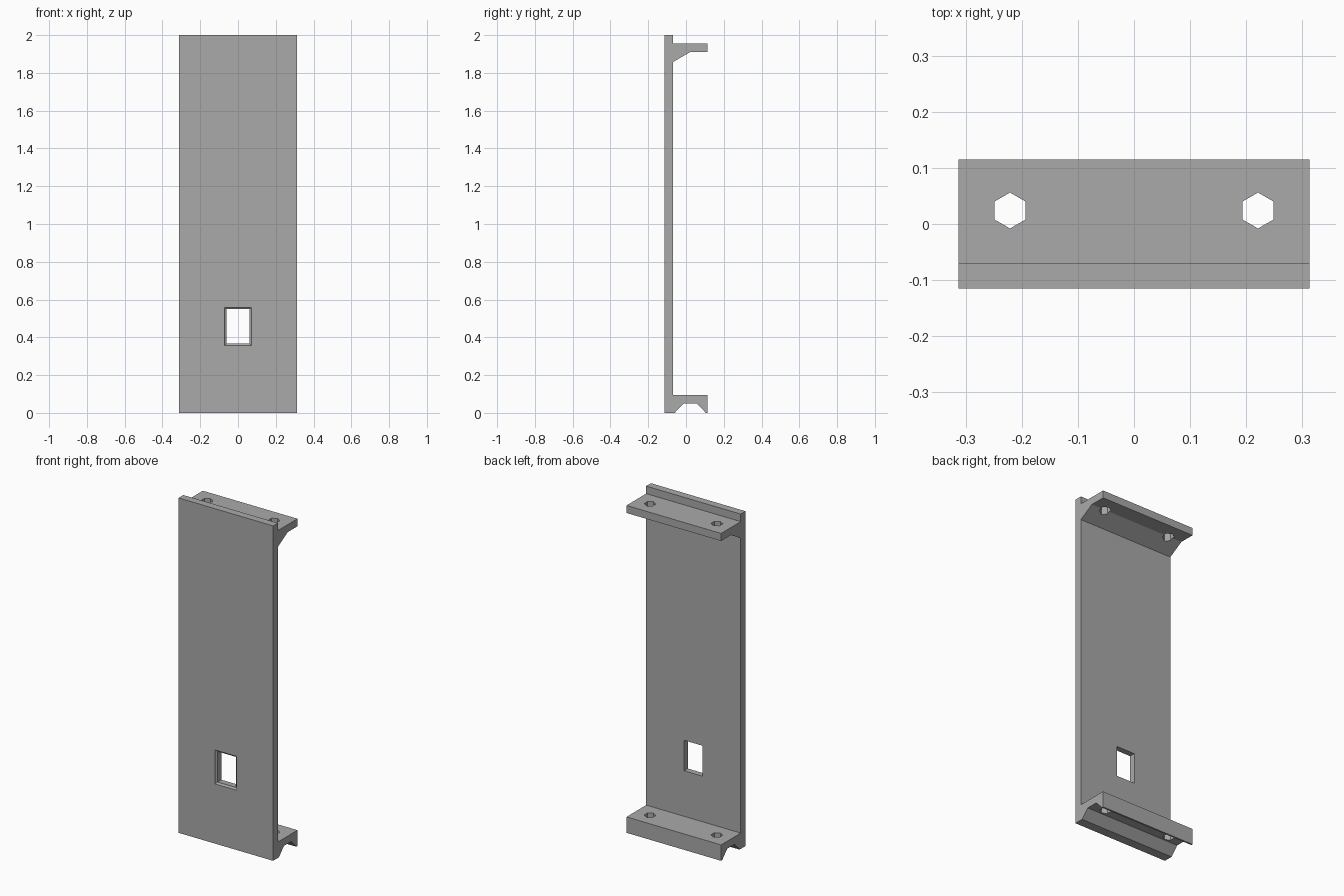
import bpy, bmesh, math

if "Cube" in bpy.data.objects:
    bpy.data.objects.remove(bpy.data.objects["Cube"])

grey = bpy.data.materials.new("plain grey")
grey.use_nodes = True
COLOUR = (0.4, 0.4, 0.4, 1)
grey.diffuse_color = COLOUR
grey.node_tree.nodes["Principled BSDF"].inputs["Base Color"].default_value = COLOUR


def loft(name, rings):
    """Closed solid through matching rings of points."""
    bm = bmesh.new()
    loops = [[bm.verts.new(p) for p in ring] for ring in rings]
    n = len(loops[0])
    for a, b in zip(loops, loops[1:]):
        for i in range(n):
            j = (i + 1) % n
            bm.faces.new((a[i], a[j], b[j], b[i]))
    bm.faces.new(loops[0])
    bm.faces.new(loops[-1])
    bmesh.ops.recalc_face_normals(bm, faces=bm.faces)
    mesh = bpy.data.meshes.new(name)
    bm.to_mesh(mesh)
    bm.free()
    mesh.materials.append(grey)
    obj = bpy.data.objects.new(name, mesh)
    bpy.context.collection.objects.link(obj)
    return obj


def cut(target, cutter):
    mod = target.modifiers.new(cutter.name, 'BOOLEAN')
    mod.operation = 'DIFFERENCE'
    mod.solver = 'EXACT'
    mod.object = cutter
    cutter.hide_render = True
    cutter.hide_set(True)


# Bracket: side profile (y, z) extruded across the width
HALF = 0.3125
FRONT, BACK, EDGE = -0.115, -0.07, 0.115
profile = [
    (FRONT, 0), (-0.06, 0), (-0.013, 0.05), (0.057, 0.05), (0.105, 0),
    (EDGE, 0), (EDGE, 0.095), (BACK, 0.095),
    (BACK, 1.857), (0.022, 1.91), (EDGE, 1.91), (EDGE, 1.955),
    (BACK, 1.955), (BACK, 2), (FRONT, 2),
]
bracket = loft("bracket", [[(x, y, z) for y, z in profile] for x in (-HALF, HALF)])

# Hexagonal screw holes through both flanges
for side, x in (("right", -0.221), ("left", 0.221)):
    hexagon = [(x + 0.032 * math.sin(i * math.pi / 3),
                0.024 + 0.032 * math.cos(i * math.pi / 3)) for i in range(6)]
    cut(bracket, loft(side + "_hole_cutter",
                      [[(px, py, z) for px, py in hexagon] for z in (-0.1, 2.1)]))


# Window with a rounded rim on the front
def window_ring(y, grow):
    x, low, high = 0.061 + grow, 0.367 - grow, 0.549 + grow
    return [(-x, y, low), (x, y, low), (x, y, high), (-x, y, high)]


RIM = 0.01
rings = [window_ring(FRONT - 0.05, RIM)]
for i in range(5):
    a = i * math.pi / 8
    rings.append(window_ring(FRONT + RIM * math.sin(a), RIM * math.cos(a)))
rings.append(window_ring(0, 0))
cut(bracket, loft("window_cutter", rings))
